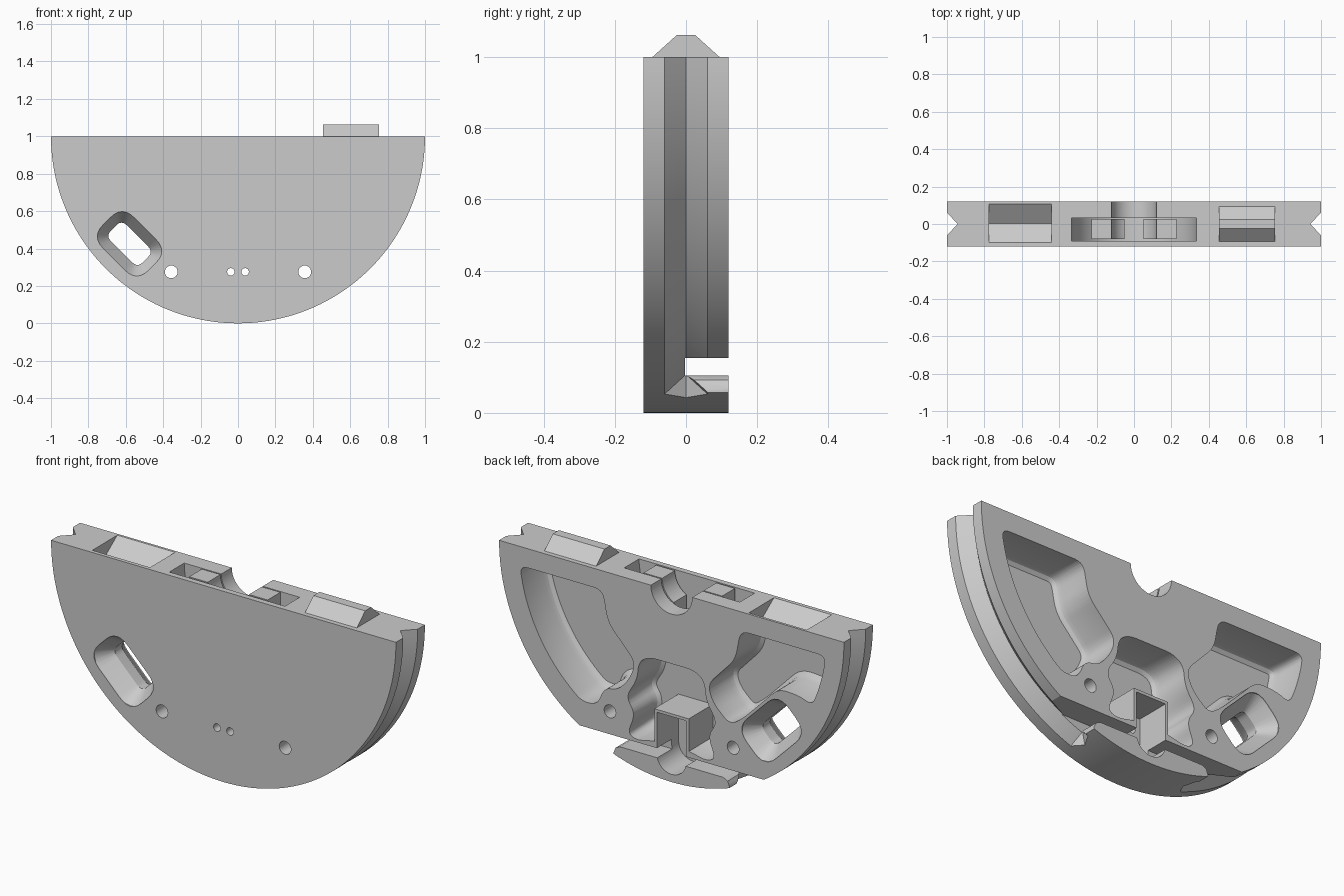
import bpy, bmesh
from math import sin, cos, pi, radians
from mathutils import Vector

if "Cube" in bpy.data.objects:
    bpy.data.objects.remove(bpy.data.objects["Cube"])

grey = bpy.data.materials.new("plain_grey")
grey.use_nodes = True
COLOUR = (0.6, 0.6, 0.6, 1)
grey.diffuse_color = COLOUR
grey.node_tree.nodes["Principled BSDF"].inputs["Base Color"].default_value = COLOUR


def loft(name, rings, axis="y"):
    """Closed solid through equal-length rings given as (position, points)."""
    bm = bmesh.new()
    loops = []
    for t, pts in rings:
        loops.append([bm.verts.new((a, t, b) if axis == "y" else (t, a, b)) for a, b in pts])
    n = len(loops[0])
    for low, high in zip(loops, loops[1:]):
        for i in range(n):
            j = (i + 1) % n
            bm.faces.new((low[i], low[j], high[j], high[i]))
    bm.faces.new(loops[0])
    bm.faces.new(loops[-1])
    bmesh.ops.recalc_face_normals(bm, faces=bm.faces)
    bmesh.ops.triangulate(bm, faces=bm.faces)
    if bm.calc_volume(signed=True) < 0:
        bmesh.ops.reverse_faces(bm, faces=bm.faces)
    mesh = bpy.data.meshes.new(name)
    bm.to_mesh(mesh)
    bm.free()
    mesh.materials.append(grey)
    obj = bpy.data.objects.new(name, mesh)
    bpy.context.collection.objects.link(obj)
    return obj


def prism(name, pts, a, b, axis="y"):
    return loft(name, [(a, pts), (b, pts)], axis)


def rect(x0, x1, z0, z1):
    return [(x0, z0), (x1, z0), (x1, z1), (x0, z1)]


def arc(x, z, r, start, end, n):
    """Points on an arc, angles in degrees."""
    step = radians(end - start) / n
    return [(x + r * cos(radians(start) + i * step), z + r * sin(radians(start) + i * step))
            for i in range(n + 1)]


def rounded(pts, r, steps=5):
    """Round every corner of an outline."""
    out = []
    for i, p in enumerate(pts):
        p, a, b = Vector(p), Vector(pts[i - 1]), Vector(pts[(i + 1) % len(pts)])
        s = p + (a - p).normalized() * min(r, 0.45 * (a - p).length)
        e = p + (b - p).normalized() * min(r, 0.45 * (b - p).length)
        for k in range(steps + 1):
            t = k / steps
            out.append(tuple(s * (1 - t) ** 2 + p * 2 * t * (1 - t) + e * t * t))
    return out


def inset(pts, d):
    """Move an outline inwards by d."""
    area = sum(pts[i - 1][0] * p[1] - p[0] * pts[i - 1][1] for i, p in enumerate(pts))
    side = d if area > 0 else -d
    out = []
    for i, p in enumerate(pts):
        t = (Vector(pts[(i + 1) % len(pts)]) - Vector(pts[i - 1])).normalized()
        out.append((p[0] - t.y * side, p[1] + t.x * side))
    return out


def volume(mesh):
    bm = bmesh.new()
    bm.from_mesh(mesh)
    result = bm.calc_volume(signed=True)
    bm.free()
    return result


def combine(target, tool, operation):
    """Apply a boolean with the first solver that gives a sound solid."""
    before = volume(target.data)
    sign = 1 if operation == "UNION" else -1
    for solver in ("MANIFOLD", "EXACT", "FLOAT"):
        mod = target.modifiers.new("combine", "BOOLEAN")
        mod.operation, mod.object, mod.solver = operation, tool, solver
        bpy.context.view_layer.update()
        graph = bpy.context.evaluated_depsgraph_get()
        mesh = bpy.data.meshes.new_from_object(target.evaluated_get(graph))
        target.modifiers.clear()
        if 0 < sign * (volume(mesh) - before) < 0.3 * before:
            target.data = mesh
            break
    bpy.data.objects.remove(tool)


def cut(tool):
    combine(body, tool, "DIFFERENCE")


def add(tool):
    combine(body, tool, "UNION")


# Half disc with a V groove around the rim that stops at the bottom tab
full = arc(0, 1, 1, 180, 360, 96)
groove = [p if abs(p[0]) < .31 else q for p, q in zip(full, arc(0, 1, .942, 180, 360, 96))]
body = loft("half_disc_body", [(-.12, full), (-.06, full), (0, groove), (.06, full), (.12, full)])

# Slot across the lower back, leaving a round-ended tab below it
side = [(1.1, .155), (1.1, -.1), (.335, -.1), (.335, .068), (.325, .092), (.3, .105)]
cut(prism("slot", side + [(-x, z) for x, z in reversed(side)], -.003, .2))

# Hollow pockets in the back, with a filleted floor
top = [(.37, .74), (.4, .9)]
neck = [(.31, .4), (.24, .48), (.21, .57)]
rim = arc(0, 1, .885, -6.5, -54, 8)
large = top + rim + [(.43, .29), (.39, .39)] + neck
rim = arc(0, 1, .9, -6.5, -25, 3)
small = top + rim + [(.74, .65), (.62, .655), (.42, .45), (.34, .39)] + neck[1:]
small = [(-x, z) for x, z in small]
half = [(.13, .62), (.19, .58), (.2, .48), (.265, .38), (.21, .3), (.255, .19), (.2, .165), (.1, .19)]
middle = half + [(-x, z) for x, z in reversed(half)]
for outline in (large, small, middle):
    outline = rounded(outline, .05)
    cut(loft("pocket", [(y, inset(outline, d)) for y, d in
                        ((.15, 0), (-.045, 0), (-.067, .008), (-.08, .025))]))

# Thin walled box in the middle pocket with a channel running into the tab
add(prism("box", rect(-.1, .1, .158, .358), -.1, .12))
cut(prism("channel", [(.085, .343), (-.085, .343)] + arc(0, .125, .085, 180, 360, 16), -.06, .15))


# Slanted window, flared to both faces
def slanted(hu, hv, r):
    pts = rounded([(-hu, -hv), (hu, -hv), (hu, hv), (-hu, hv)], r, 6)
    k = .5 ** .5
    return [(-.58 + (u + v) * k, .425 + (v - u) * k) for u, v in pts]


wide, narrow = slanted(.172, .117, .09), slanted(.12, .06, .04)
cut(loft("window", [(-.14, wide), (-.115, wide), (-.03, narrow),
                    (.03, narrow), (.115, wide), (.14, wide)]))

# Round holes
for x, r in ((-.357, .034), (.357, .034), (-.038, .02), (.038, .02)):
    cut(prism("hole", arc(x, .275, r, 0, 345, 23), -.2, .2 if r > .03 else 0))

# Curved cavity in the top, two blocks inside, and a round notch to the back
cut(prism("cavity", [(.335, 1.1), (-.335, 1.1)] + arc(0, 1, .335, 180, 360, 48), -.09, .033))
for s in (-1, 1):
    x0, x1 = sorted((s * .052, s * .228))
    add(prism("block", rect(x0, x1, .65, 1), -.08, .026))
cut(prism("notch", [(.12, 1.1), (-.12, 1.1)] + arc(0, 1, .12, 180, 360, 32), -.085, .2))

# V socket and matching ridge on the flat top
cut(prism("socket", [(-.1, 1), (-.1, 1.1), (.107, 1.1), (.107, 1), (.003, .925)], -.775, -.44, "x"))
ridge = prism("alignment_ridge", [(-.097, .998), (.097, .998), (.025, 1.063), (-.025, 1.063)],
              .455, .755, "x")

# Smooth curved faces, sharp edges kept
bpy.ops.object.select_all(action="DESELECT")
body.select_set(True)
bpy.context.view_layer.objects.active = body
bpy.ops.object.shade_smooth_by_angle(angle=radians(28))
